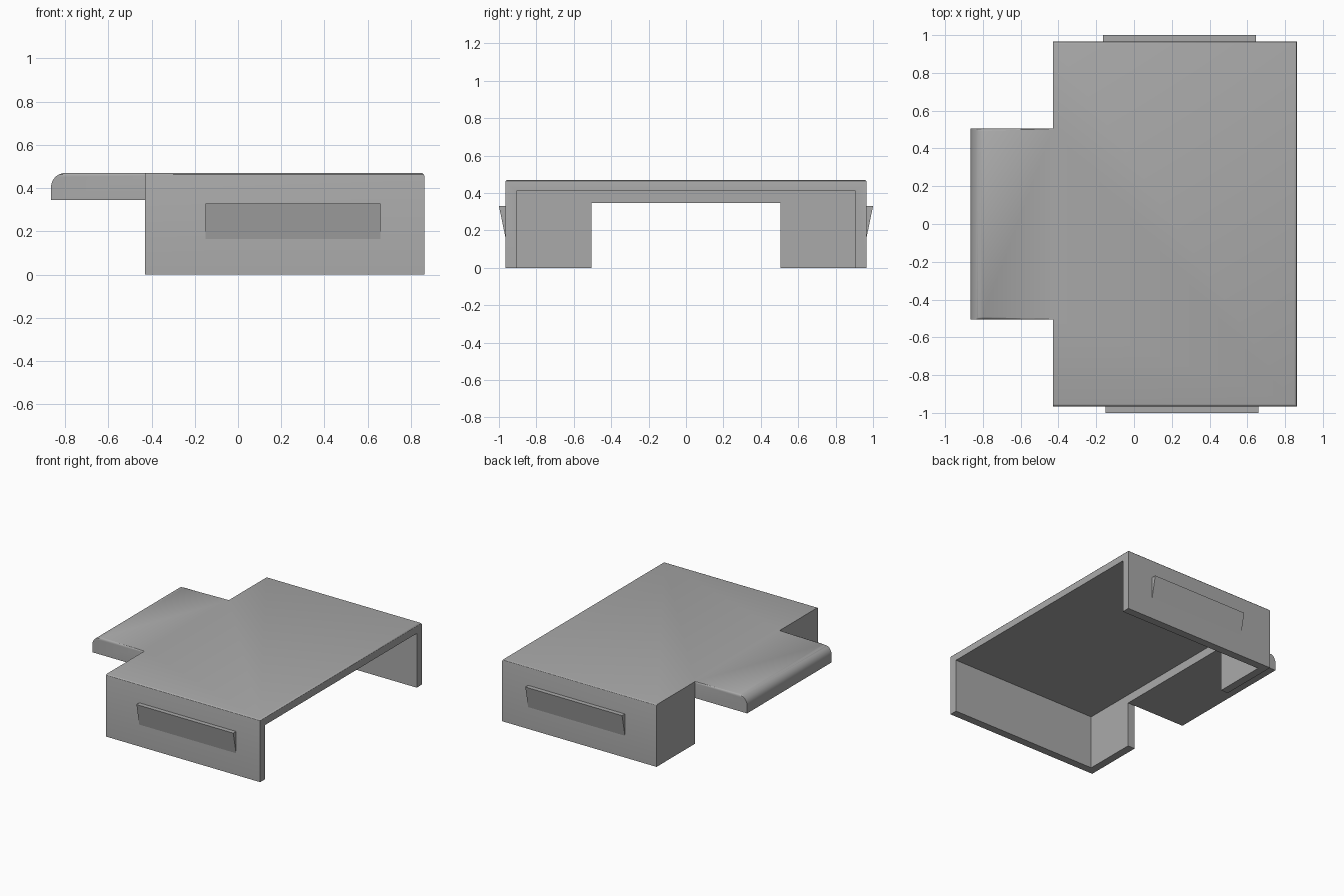
import bpy
import bmesh

if "Cube" in bpy.data.objects:
    bpy.data.objects.remove(bpy.data.objects["Cube"])

grey = bpy.data.materials.new("mid_grey")
grey.use_nodes = True
grey.diffuse_color = (0.4, 0.4, 0.4, 1)
grey.node_tree.nodes["Principled BSDF"].inputs["Base Color"].default_value = (0.4, 0.4, 0.4, 1)

RIGHT, NECK, TIP = 0.862, -0.43, -0.865
HALF, TONGUE, WALL, TOP = 0.966, 0.505, 0.06, 0.47


def add_object(name, bm):
    bmesh.ops.recalc_face_normals(bm, faces=bm.faces)
    mesh = bpy.data.meshes.new(name)
    bm.to_mesh(mesh)
    bm.free()
    mesh.materials.append(grey)
    obj = bpy.data.objects.new(name, mesh)
    bpy.context.collection.objects.link(obj)
    return obj


def prism(points, offset):
    """Extrude a closed outline along an offset."""
    bm = bmesh.new()
    face = bm.faces.new([bm.verts.new(p) for p in points])
    made = bmesh.ops.extrude_face_region(bm, geom=[face])["geom"]
    bmesh.ops.translate(bm, vec=offset, verts=[v for v in made if isinstance(v, bmesh.types.BMVert)])
    return bm


def box(name, x0, x1, half_y, z0, z1):
    outline = [(x0, -half_y, z0), (x1, -half_y, z0), (x1, half_y, z0), (x0, half_y, z0)]
    return add_object(name, prism(outline, (0, 0, z1 - z0)))


def bevel(bm, rule, width, segments):
    edges = [e for e in bm.edges if rule([v.co for v in e.verts])]
    bmesh.ops.bevel(bm, geom=edges, offset=width, segments=segments, profile=0.5, affect='EDGES')


def select_only(obj):
    bpy.ops.object.select_all(action='DESELECT')
    obj.select_set(True)
    bpy.context.view_layer.objects.active = obj


# T-shaped block: wide deck with a narrower tongue
half_outline = [(RIGHT, HALF), (NECK, HALF), (NECK, TONGUE), (TIP, TONGUE)]
outline = half_outline + [(x, -y) for x, y in reversed(half_outline)]
bm = prism([(x, y, 0) for x, y in outline], (0, 0, TOP))

# Large round on the tongue tip, small rounds on the outer top edges
bevel(bm, lambda c: all(p.z > 0.46 and p.x < TIP + 0.01 for p in c), 0.065, 8)
bevel(bm, lambda c: all(p.z > 0.3 for p in c) and (
    all(p.x > RIGHT - 0.01 for p in c)
    or (abs(c[0].y - c[1].y) < 0.001
        and (abs(c[0].y) > HALF - 0.01 or all(p.z > 0.46 for p in c)))), 0.013, 3)
cover = add_object("cover", bm)

# Hollow inside, open at the far end, and the opening below the tongue
cutters = [
    box("hollow_cutter", NECK + WALL, 1.2, HALF - WALL, -0.2, TOP - WALL),
    box("opening_cutter", -1.2, NECK + WALL + 0.05, TONGUE + 0.0005, -0.2, 0.345),
]
select_only(cover)
for cutter in cutters:
    cutter.hide_render = True
    mod = cover.modifiers.new(cutter.name, 'BOOLEAN')
    mod.operation = 'DIFFERENCE'
    mod.solver = 'EXACT'
    mod.object = cutter
    bpy.ops.object.modifier_apply(modifier=mod.name)
for cutter in cutters:
    bpy.data.objects.remove(cutter)
bpy.ops.object.shade_smooth_by_angle()

# Wedge-shaped grip ledges on both side walls
for name, side, start in (("front_grip", -1, -0.15), ("back_grip", 1, -0.165)):
    profile = [(HALF - 0.005, 0.165), (HALF, 0.165), (1.0, 0.33), (HALF - 0.005, 0.33)]
    add_object(name, prism([(start, side * y, z) for y, z in profile], (0.81, 0, 0)))
